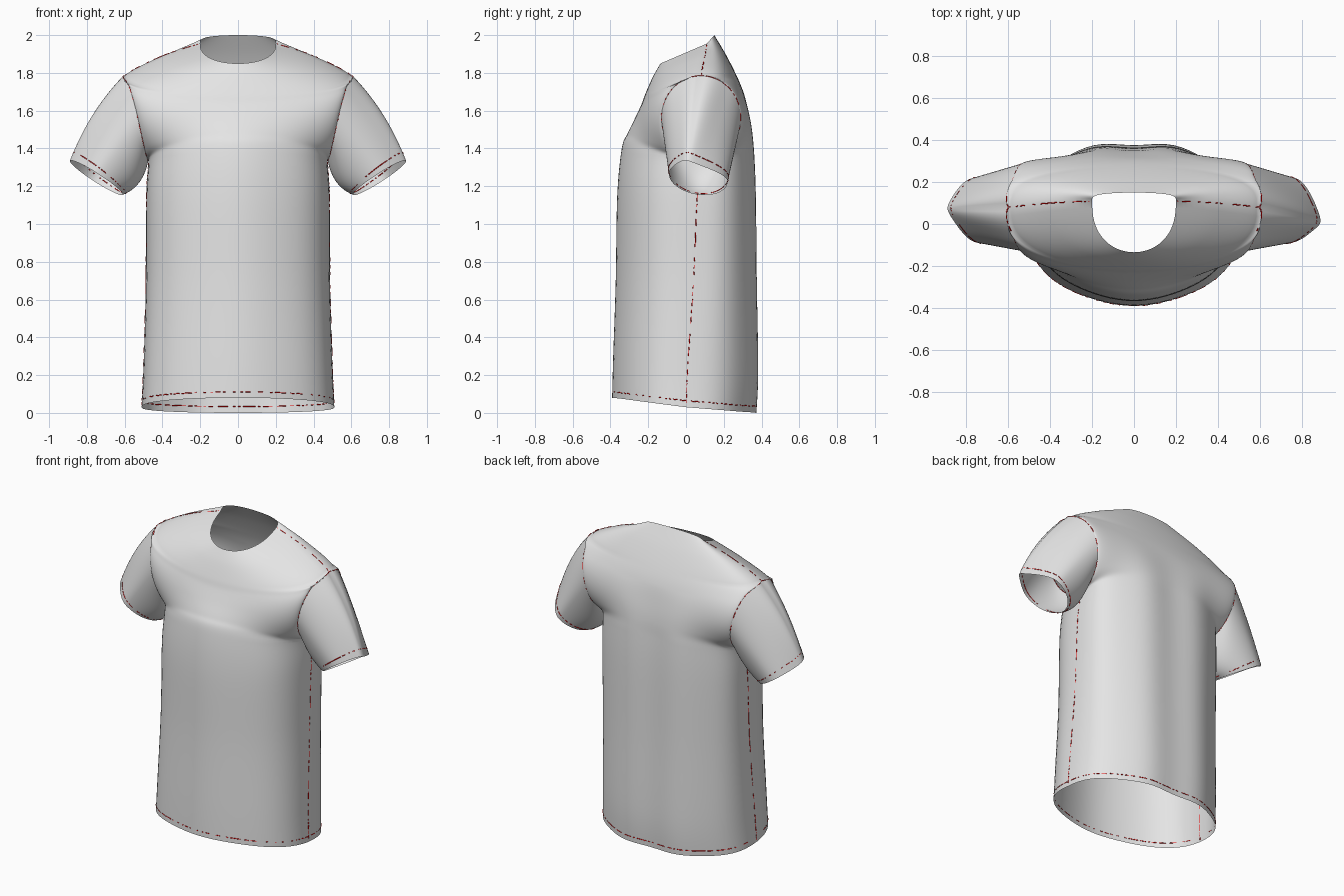
import bpy, bmesh, math, random
from mathutils import Vector

random.seed(4)
if "Cube" in bpy.data.objects:
    bpy.data.objects.remove(bpy.data.objects["Cube"])

HALF = math.pi / 2
PIT, TIP, NECK = 4, 8, 10      # key rows: armpit, shoulder tip, neckline


def material(name, rgb):
    m = bpy.data.materials.new(name)
    m.use_nodes = True
    m.diffuse_color = (*rgb, 1)
    bsdf = m.node_tree.nodes["Principled BSDF"]
    bsdf.inputs["Base Color"].default_value = (*rgb, 1)
    bsdf.inputs["Roughness"].default_value = 0.9
    return m


fabric = material("light grey fabric", (0.78, 0.78, 0.78))
thread = material("red thread", (0.8, 0.0, 0.0))

# Key rows, hem to neck: half width, side y, side z, front y, front z, back y, back z
KEYS = [
    (.51, .0, .03, -.385, .08, .378, .0),
    (.50, .01, .25, -.38, .28, .388, .22),
    (.487, .04, .7, -.366, .7, .38, .7),
    (.485, .06, 1.15, -.358, 1.15, .374, 1.15),
    (.475, .08, 1.335, -.334, 1.4, .364, 1.38),
    (.495, .08, 1.4, -.305, 1.48, .354, 1.48),
    (.53, .08, 1.56, -.268, 1.56, .335, 1.58),
    (.572, .08, 1.72, -.235, 1.635, .31, 1.68),
    (.60, .08, 1.785, -.215, 1.69, .275, 1.77),
    (.40, .1, 1.89, -.175, 1.78, .215, 1.89),
    (.20, .11, 1.955, -.135, 1.85, .15, 2.0),
]


def key(s):
    """Smooth interpolation between the key rows."""
    i = min(int(s), NECK - 1)
    t = s - i
    a, b, c, d = (KEYS[min(max(i + k, 0), NECK)] for k in (-1, 0, 1, 2))
    return [q + t / 2 * (r - p + t * (2 * p - 5 * q + 4 * r - u + t * (3 * (q - r) + u - p)))
            for p, q, r, u in zip(a, b, c, d)]


def body_point(s, a, face):
    """Torso at row s and angle a from -HALF to HALF; face is -1 front, 1 back."""
    w, ys, zs, yf, zf, yb, zb = key(s)
    yc, zc, e, neck_e = (yf, zf, .75, .8) if face < 0 else (yb, zb, .65, .5)
    if s < PIT:                               # rounder towards the hem
        e += .1 * (1 - s / PIT)
    elif s <= TIP:                            # the edge follows the armhole
        phi = (s - PIT) / (TIP - PIT) * math.pi - HALF
        ys, zs = .08 + face * .21 * math.cos(phi), 1.56 + .225 * math.sin(phi)
        e += .55 * math.cos(phi)
    else:
        e += (neck_e - e) * (s - TIP) / (NECK - TIP)
    bend = max(math.cos(a), 0) ** e
    x = w * math.sin(a)
    # soft vertical drape that fades out above the chest
    fade = max(0, min(1, (7 - s) / 3)) * math.cos(a) ** 2
    drape = -.011 * math.cos(x * 15) if face > 0 else -.006 * math.cos(x * 10)
    return Vector((x, ys + (yc - ys) * bend + drape * fade, zs + (zc - zs) * bend))


def sleeve_point(t, phi, side):
    """Sleeve from the armhole (t=0) to the cuff (t=1)."""
    c, n = math.cos(phi), math.sin(phi)
    s = PIT + (math.asin(n) + HALF) / math.pi * (TIP - PIT)
    start = Vector((key(s)[0], .08 - .21 * c, 1.56 + .225 * n))
    top, under = max(n, 0) ** 2, max(-n, 0) ** 2
    # cuff: pinched at the outer end, its back edge hanging lower
    cuff = Vector((.75 + .14 * n - .01 * c,
                   .065 - .155 * c * (1 - .55 * top) - (.025 + .03 * side) * top,
                   1.245 + .09 * n + .02 * c))
    bulge = t * (1 - t)
    p = start.lerp(cuff, t)
    p += Vector((.08, 0, .08)) * bulge * top - Vector((.08, 0, .1)) * bulge * under
    p.x *= side
    return p


def surface(name, panels):
    """Weld grids of points into one smooth, outward-facing cloth object."""
    bm = bmesh.new()
    for rows in panels:
        grid = [[bm.verts.new(p) for p in row] for row in rows]
        for lo, hi in zip(grid, grid[1:]):
            for i in range(len(lo) - 1):
                bm.faces.new((lo[i], lo[i + 1], hi[i + 1], hi[i]))
    bmesh.ops.remove_doubles(bm, verts=bm.verts, dist=1e-4)
    bmesh.ops.recalc_face_normals(bm, faces=bm.faces)
    mid = sum((v.co for v in bm.verts), Vector()) / len(bm.verts)
    if sum(f.normal.dot(f.calc_center_median() - mid) * f.calc_area() for f in bm.faces) < 0:
        bmesh.ops.reverse_faces(bm, faces=bm.faces)
    mesh = bpy.data.meshes.new(name)
    bm.to_mesh(mesh)
    bm.free()
    mesh.materials.append(fabric)
    mesh.shade_smooth()
    obj = bpy.data.objects.new(name, mesh)
    bpy.context.collection.objects.link(obj)


def span(a, b, n):
    return [a + (b - a) * i / n for i in range(n + 1)]


def stitches(name, path):
    """Broken line of short thread dashes along a path of points."""
    curve = bpy.data.curves.new(name, "CURVE")
    curve.dimensions = "3D"
    curve.bevel_depth = .0025
    curve.bevel_resolution = 0
    curve.materials.append(thread)
    for p, q in zip(path, path[1:]):
        if random.random() < .45:
            continue
        dash = curve.splines.new("POLY")
        dash.points.add(1)
        dash.points[0].co = (*p, 1)
        dash.points[1].co = (*q, 1)
    bpy.context.collection.objects.link(bpy.data.objects.new(name, curve))


# Torso: front and back panels welded along the side and shoulder seams
surface("shirt_body", [[[body_point(s, a, face) for a in span(-HALF, HALF, 40)]
                        for s in span(0, NECK, NECK * 8)] for face in (-1, 1)])

# Hem stitching
for face, label in ((-1, "front"), (1, "back")):
    stitches(label + "_hem_stitching",
             [body_point(.25, a, face) for a in span(-HALF, HALF, 120)])

# Sleeves with their seams, one per side
for side, label in ((1, "left"), (-1, "right")):
    around = span(-HALF, 3 * HALF, 64)
    surface(label + "_sleeve", [[[sleeve_point(t, phi, side) for phi in around]
                                 for t in span(0, 1, 12)]])
    ring = span(-HALF, 3 * HALF, 100)
    stitches(label + "_armhole_stitching", [sleeve_point(0, phi, side) for phi in ring])
    stitches(label + "_cuff_stitching", [sleeve_point(.92, phi, side) for phi in ring])
    stitches(label + "_side_seam",
             [body_point(s, side * HALF, -1) for s in span(.1, PIT - .05, 100)])
    stitches(label + "_shoulder_seam",
             [body_point(s, side * HALF, -1) for s in span(TIP + .05, NECK - .05, 36)])
